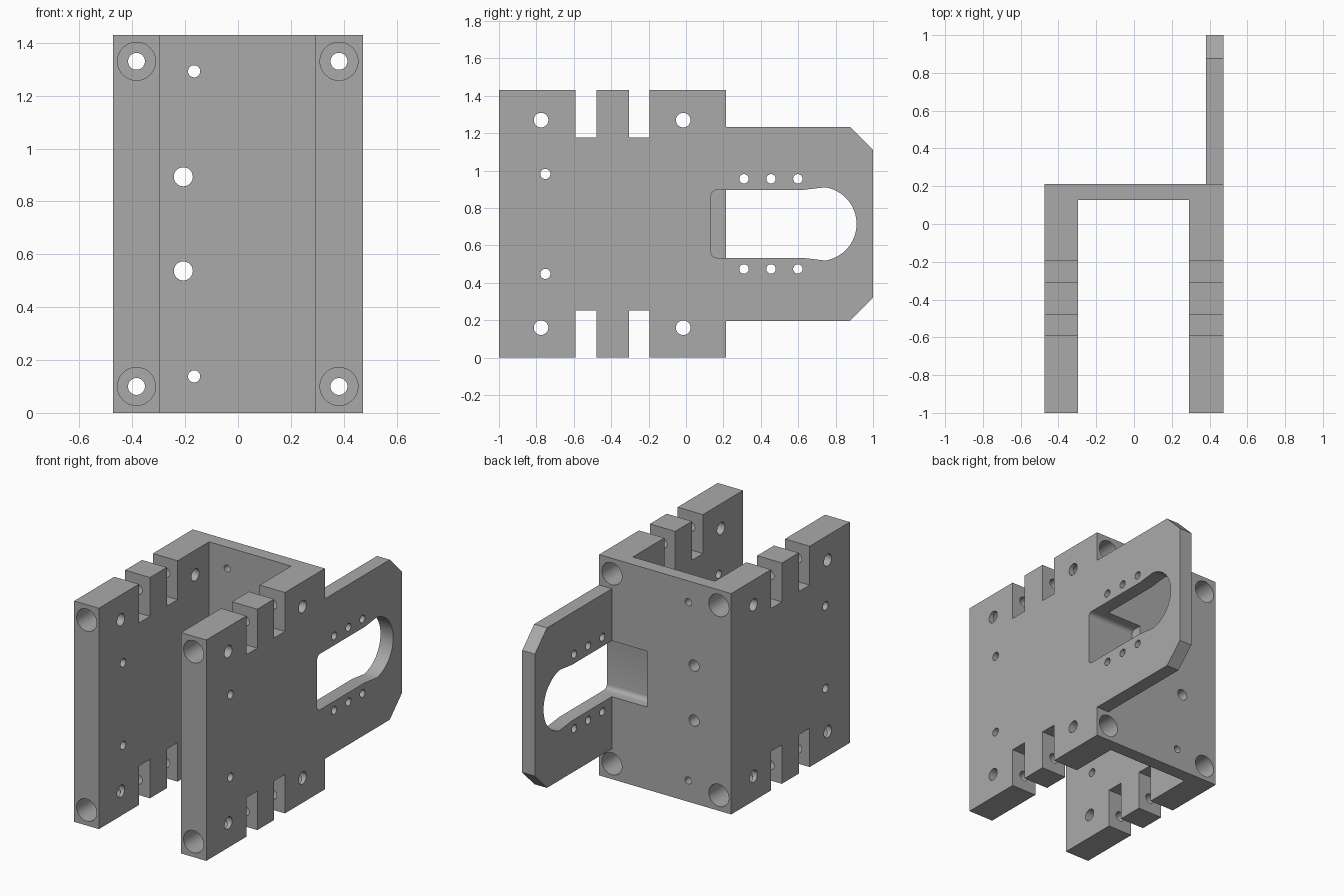
import bpy, bmesh, math

if "Cube" in bpy.data.objects:
    bpy.data.objects.remove(bpy.data.objects["Cube"])

W, H = 0.473, 1.43          # half width, height
INNER, BACK = 0.296, 0.213  # inner face of the side walls, outer face of back plate
MID = H / 2

grey = bpy.data.materials.new("machined grey")
grey.diffuse_color = (0.4, 0.4, 0.4, 1)
grey.use_nodes = True
grey.node_tree.nodes["Principled BSDF"].inputs["Base Color"].default_value = grey.diffuse_color


def prism(name, pts, axis, lo, hi):
    """Extrude a 2D outline along an axis."""
    place = {"x": lambda a, b, h: (h, a, b),
             "y": lambda a, b, h: (a, h, b),
             "z": lambda a, b, h: (a, b, h)}[axis]
    bm = bmesh.new()
    ends = [[bm.verts.new(place(a, b, h)) for a, b in pts] for h in (lo, hi)]
    bm.faces.new(ends[0])
    bm.faces.new(ends[1])
    for i in range(len(pts)):
        j = (i + 1) % len(pts)
        bm.faces.new((ends[0][i], ends[0][j], ends[1][j], ends[1][i]))
    bmesh.ops.recalc_face_normals(bm, faces=bm.faces)
    me = bpy.data.meshes.new(name)
    bm.to_mesh(me)
    bm.free()
    me.materials.append(grey)
    ob = bpy.data.objects.new(name, me)
    bpy.context.collection.objects.link(ob)
    return ob


def arc(cx, cy, r, a0, a1, n):
    return [(cx + r * math.cos(math.radians(a0 + (a1 - a0) * i / n)),
             cy + r * math.sin(math.radians(a0 + (a1 - a0) * i / n)))
            for i in range(n + 1)]


def rect(a0, b0, a1, b1):
    return [(a0, b0), (a1, b0), (a1, b1), (a0, b1)]


def cut(pts, axis, lo, hi):
    """Subtract a prism from the bracket."""
    tool = prism("cutter", pts, axis, lo, hi)
    mod = bracket.modifiers.new("cut", "BOOLEAN")
    mod.operation, mod.solver, mod.object = "DIFFERENCE", "EXACT", tool
    bpy.context.view_layer.objects.active = bracket
    bpy.ops.object.modifier_apply(modifier=mod.name)
    me = tool.data
    bpy.data.objects.remove(tool)
    bpy.data.meshes.remove(me)


def hole(a, b, r, axis, lo, hi):
    cut(arc(a, b, r, 0, 360, 32)[:-1], axis, lo, hi)


# Body: U-shaped plan with the rear flange on the right
plan = [(-W, -1), (-INNER, -1), (-INNER, 0.127), (INNER - 0.004, 0.127),
        (INNER - 0.004, -1), (W, -1), (W, 1), (0.382, 1), (0.382, BACK), (-W, BACK)]
bracket = prism("bracket_body", plan, "z", 0, H)

for s in (1, -1):
    z = lambda v: v if s > 0 else H - v   # mirror heights about the middle
    # Flange outline with chamfered corners
    cut([(BACK, z(1.6)), (BACK, z(1.233)), (0.877, z(1.233)), (1.0, z(1.11)),
         (1.1, z(1.01)), (1.1, z(1.6))], "x", 0.37, 0.6)
    # Notches in both side walls
    for y0, y1 in ((-0.59, -0.478), (-0.306, -0.195)):
        cut(rect(y0, z(1.178), y1, z(1.6)), "x", -1, 1)

# Window in the flange, running on as a pocket in the back plate
zb, zt, r = MID - 0.181, MID + 0.181, 0.03
a = math.degrees(math.asin(0.188 / 0.198))
window = (arc(0.134 + r, zt - r, r, 90, 180, 5) + arc(0.134 + r, zb + r, r, 180, 270, 5)
          + [(0.62, zb)] + arc(0.714, MID, 0.198, -a - 30, a + 30, 40)[4:-4] + [(0.62, zt)])
cut(window, "x", 0.13, 0.6)

for s in (1, -1):
    # Cross holes through both side walls
    for y in (-0.775, -0.015):
        hole(y, MID + s * 0.555, 0.039, "x", -1, 1)
    hole(-0.752, MID + s * 0.267, 0.027, "x", -1, 1)
    # Rows of small holes beside the window
    for y in (0.31, 0.4545, 0.598):
        hole(y, MID + s * 0.241, 0.025, "x", 0.3, 0.6)
    # Back plate holes
    hole(-0.207, MID + s * 0.178, 0.036, "y", 0, 0.5)
    hole(-0.166, MID + s * 0.577, 0.023, "y", 0, 0.5)
    # Long corner bores, widened at both ends
    for x in (-0.384, 0.382):
        zc = MID + s * 0.615
        hole(x, zc, 0.032, "y", -1.2, 0.5)
        hole(x, zc, 0.072, "y", -1.2, -0.7)
        hole(x, zc, 0.072, "y", -0.087, 0.5)

bpy.ops.object.select_all(action="DESELECT")
bracket.select_set(True)
bpy.context.view_layer.objects.active = bracket
bpy.ops.object.shade_smooth_by_angle(angle=math.radians(25))
